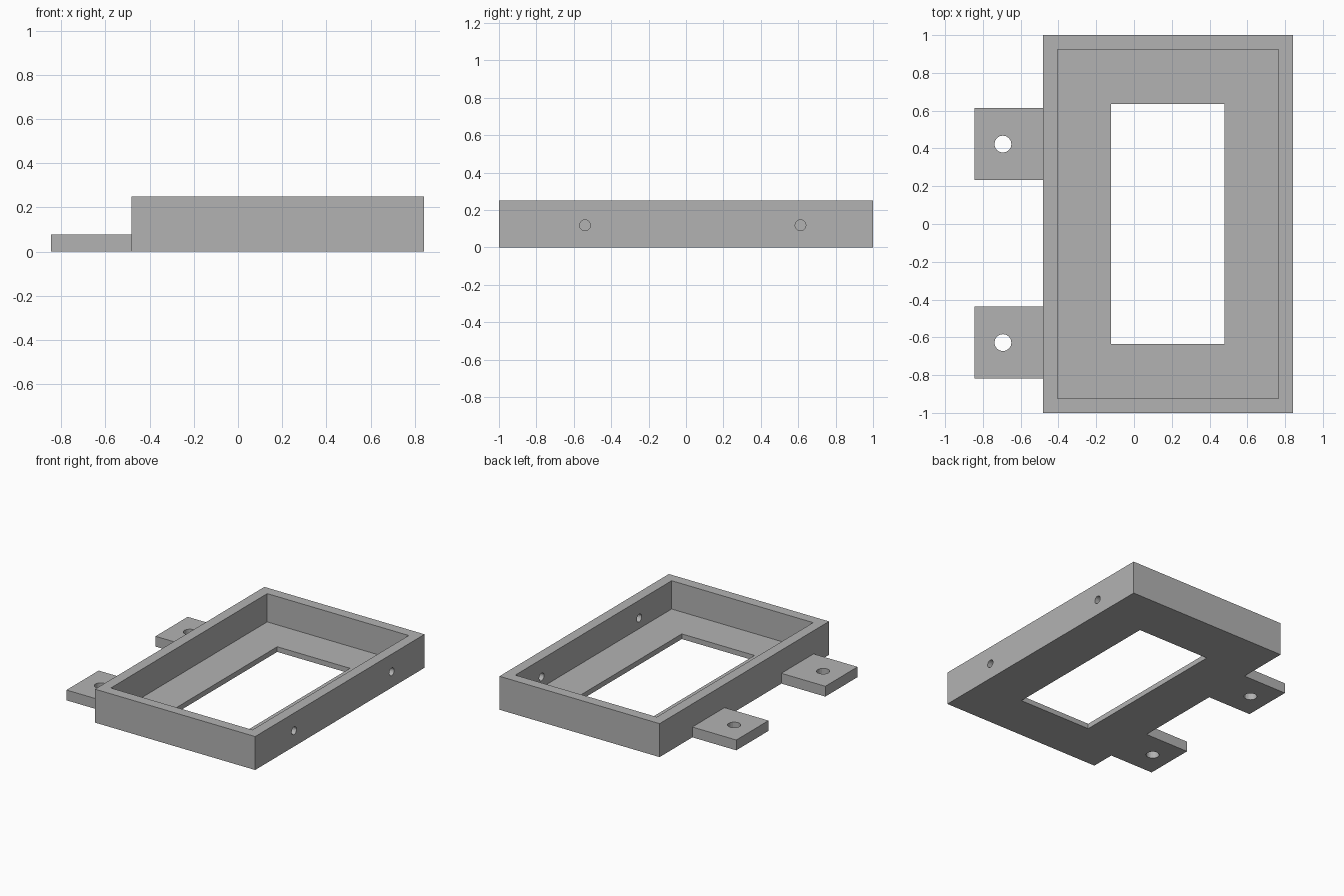
import bpy
from math import pi

if "Cube" in bpy.data.objects:
    bpy.data.objects.remove(bpy.data.objects["Cube"], do_unlink=True)

GREY = (0.45, 0.45, 0.45, 1)
mat = bpy.data.materials.new("plain grey")
mat.use_nodes = True
mat.diffuse_color = GREY
mat.node_tree.nodes["Principled BSDF"].inputs["Base Color"].default_value = GREY


def box(name, low, high):
    """Box between two opposite corners."""
    centre = [(a + b) / 2 for a, b in zip(low, high)]
    bpy.ops.mesh.primitive_cube_add(size=1, location=centre)
    ob = bpy.context.object
    ob.name = name
    ob.scale = [b - a for a, b in zip(low, high)]
    bpy.ops.object.transform_apply(location=True, rotation=True, scale=True)
    ob.data.materials.append(mat)
    return ob


def rod(name, centre, radius, length, turn=0):
    """Round hole cutter, upright or turned to lie along x."""
    bpy.ops.mesh.primitive_cylinder_add(vertices=16, radius=radius, depth=length,
                                        location=centre, rotation=(0, turn, 0))
    ob = bpy.context.object
    ob.name = name
    bpy.ops.object.transform_apply(location=True, rotation=True, scale=True)
    ob.data.materials.append(mat)
    return ob


def combine(target, other, operation):
    """Apply a boolean and remove the helper."""
    mod = target.modifiers.new(operation, "BOOLEAN")
    mod.operation = operation
    mod.solver = "EXACT"
    mod.object = other
    bpy.context.view_layer.objects.active = target
    bpy.ops.object.modifier_apply(modifier=mod.name)
    bpy.data.objects.remove(other, do_unlink=True)


LEFT, RIGHT, HEIGHT = -0.482, 0.842, 0.25
WALL, FLOOR, TAB = 0.077, 0.0385, 0.077

# Open tray body
tray = box("tray_frame", (LEFT, -1, 0), (RIGHT, 1, HEIGHT))

# Mounting tabs, merged into the side wall
for y in (0.423, -0.628):
    tab = box("mounting_tab", (-0.845, y - 0.19, 0), (LEFT + WALL / 2, y + 0.19, TAB))
    combine(tray, tab, "UNION")
    combine(tray, rod("screw_hole", (-0.694, y, TAB / 2), 0.045, 0.3), "DIFFERENCE")

# Cavity and floor window
combine(tray, box("cavity", (LEFT + WALL, WALL - 1, FLOOR),
                  (RIGHT - WALL, 1 - WALL, 0.5)), "DIFFERENCE")
combine(tray, box("window", (-0.121, -0.636, -0.1), (0.48, 0.636, 0.1)), "DIFFERENCE")

# Round holes through the opposite wall
for y in (-0.54, 0.612):
    combine(tray, rod("side_hole", (RIGHT - WALL / 2, y, 0.118), 0.029, 0.2, pi / 2),
            "DIFFERENCE")
